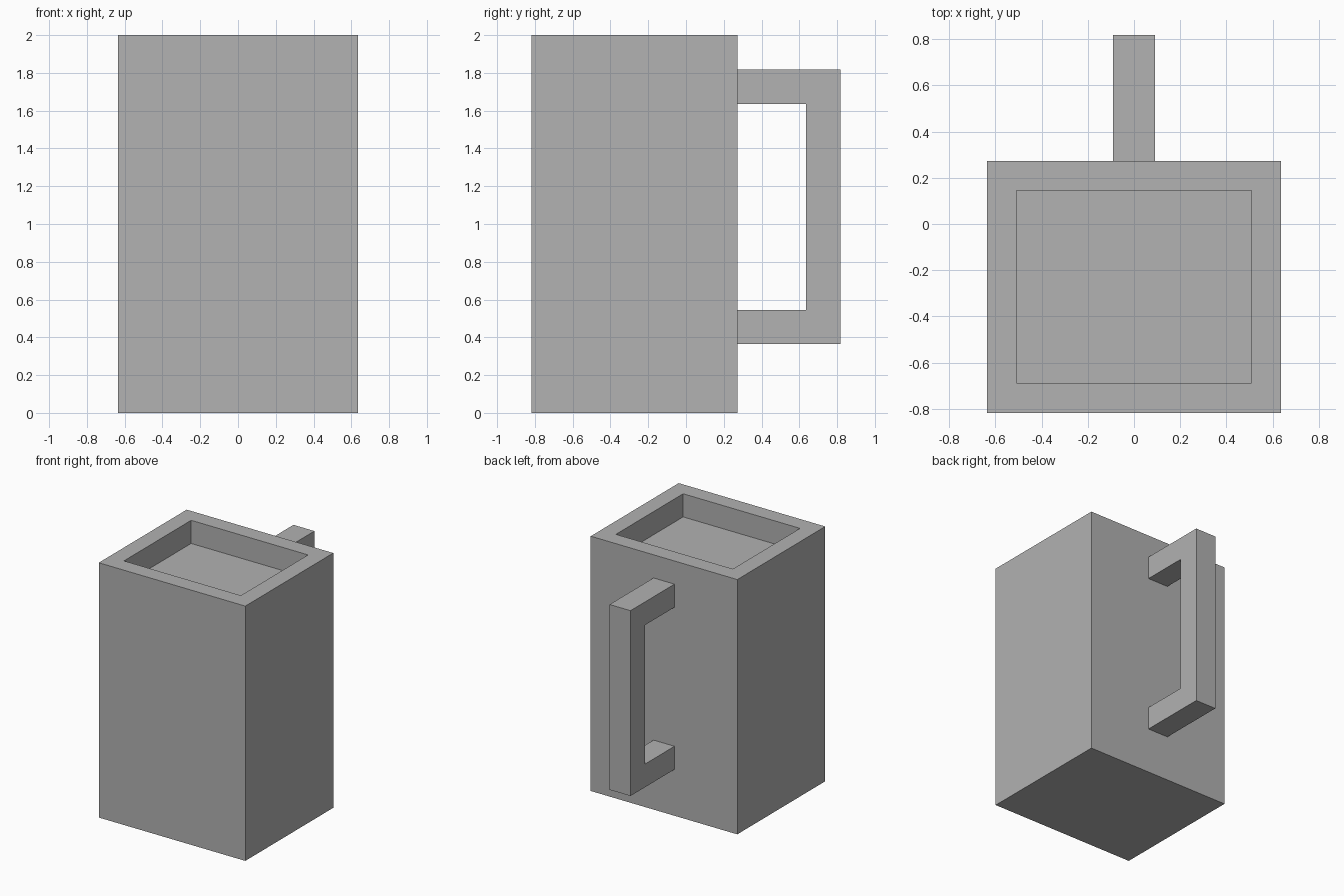
import bpy
import bmesh
from mathutils import Vector

cube = bpy.data.objects.get("Cube")
if cube:
    bpy.data.objects.remove(cube, do_unlink=True)

U = 2 / 11  # wall and handle thickness

grey = bpy.data.materials.new("plain grey")
grey.use_nodes = True
colour = (0.445, 0.445, 0.445, 1)
grey.diffuse_color = colour
grey.node_tree.nodes["Principled BSDF"].inputs["Base Color"].default_value = colour


def add_object(name, bm):
    bmesh.ops.recalc_face_normals(bm, faces=bm.faces)
    mesh = bpy.data.meshes.new(name)
    bm.to_mesh(mesh)
    bm.free()
    mesh.materials.append(grey)
    obj = bpy.data.objects.new(name, mesh)
    bpy.context.collection.objects.link(obj)
    return obj


# Mug body: a box whose top is inset and sunk to leave a rim
bm = bmesh.new()
bmesh.ops.create_cube(bm, size=1)
bmesh.ops.scale(bm, vec=(7 * U, 6 * U, 11 * U), verts=bm.verts)
bmesh.ops.translate(bm, vec=(0, -1.5 * U, 5.5 * U), verts=bm.verts)
bm.normal_update()
top = max(bm.faces, key=lambda f: f.calc_center_median().z)
bmesh.ops.inset_region(bm, faces=[top], thickness=U)
well = bmesh.ops.extrude_discrete_faces(bm, faces=[top])["faces"][0]
bmesh.ops.translate(bm, vec=(0, 0, -U), verts=well.verts)
add_object("mug_body", bm)

# Handle: a square C-shaped profile extruded across the back
profile = [(1.5, 2), (4.5, 2), (4.5, 10), (1.5, 10),
           (1.5, 9), (3.5, 9), (3.5, 3), (1.5, 3)]
bm = bmesh.new()
side = bm.faces.new([bm.verts.new(Vector((-0.5, y, z)) * U) for y, z in profile])
extruded = bmesh.ops.extrude_face_region(bm, geom=[side])["geom"]
bmesh.ops.translate(bm, vec=(U, 0, 0),
                    verts=[v for v in extruded if isinstance(v, bmesh.types.BMVert)])
add_object("handle", bm)
